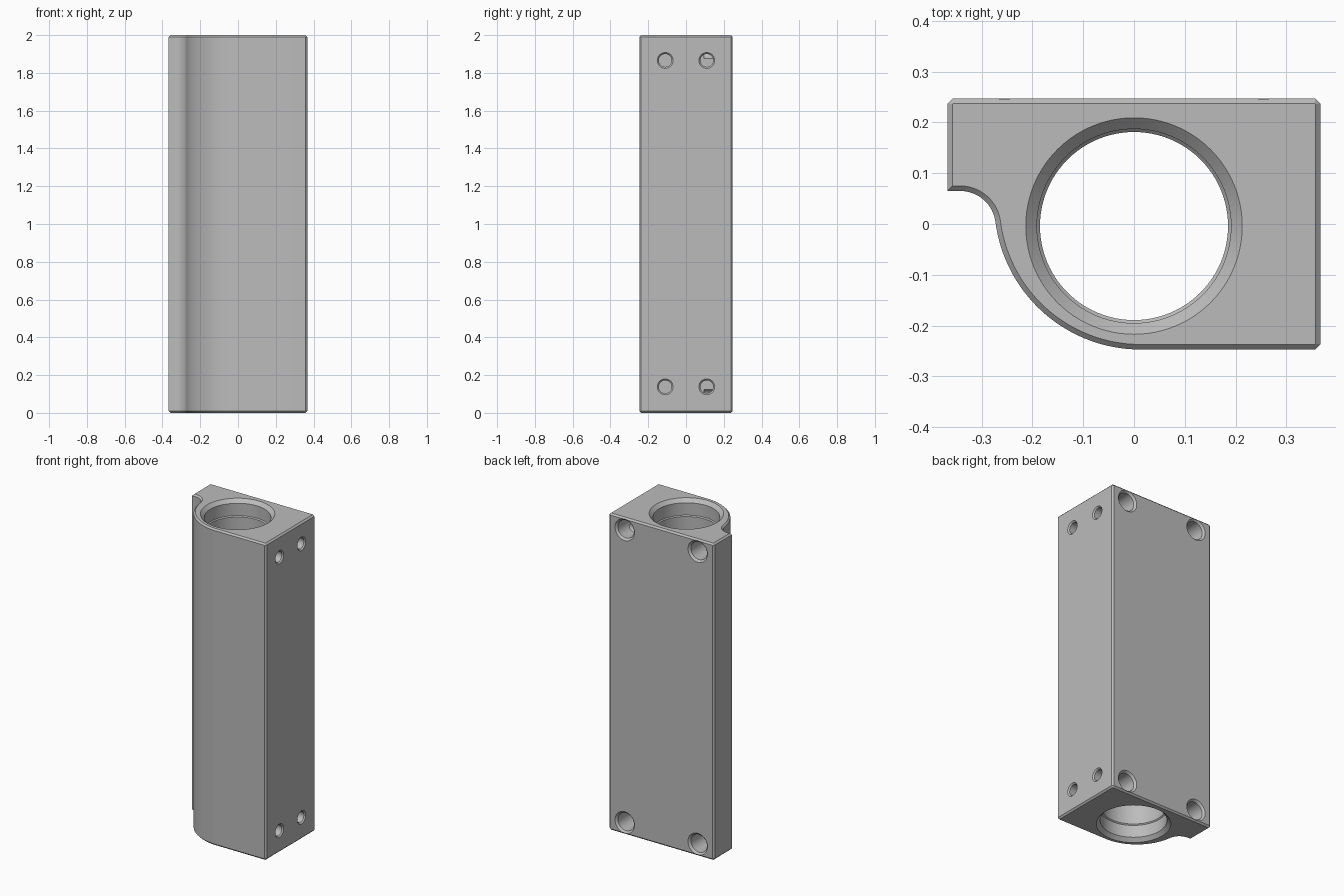
import bpy
import bmesh
from math import sin, cos, pi, atan2, sqrt
from mathutils import Matrix

cube = bpy.data.objects.get("Cube")
if cube:
    bpy.data.objects.remove(cube, do_unlink=True)

grey = bpy.data.materials.new("metal_grey")
grey.use_nodes = True
grey.diffuse_color = (0.5, 0.5, 0.5, 1)
grey.node_tree.nodes["Principled BSDF"].inputs["Base Color"].default_value = (0.5, 0.5, 0.5, 1)

HX, HY, HEIGHT, EDGE = 0.367, 0.247, 2.0, 0.01


def make_object(name, bm):
    bmesh.ops.recalc_face_normals(bm, faces=bm.faces)
    mesh = bpy.data.meshes.new(name)
    bm.to_mesh(mesh)
    bm.free()
    mesh.materials.append(grey)
    obj = bpy.data.objects.new(name, mesh)
    bpy.context.collection.objects.link(obj)
    return obj


def arc(cx, cy, r, a0, a1, n):
    return [(cx + r * cos(a0 + (a1 - a0) * i / n),
             cy + r * sin(a0 + (a1 - a0) * i / n)) for i in range(n + 1)]


def outline(d):
    """Body cross-section moved inward by d, counter-clockwise."""
    x, y, c = HX - d, HY - d, max(EDGE - d, 0.001)
    bx, by, big, small = 0.013, 0.041, 0.288, 0.07
    fy = -0.005
    fx = bx - sqrt((big + small) ** 2 - (by - fy) ** 2)
    a = atan2(by - fy, bx - fx)
    pts = [(x - c, -y), (x, c - y), (x, y - c), (x - c, y), (c - x, y), (-x, y - c)]
    pts.append((-x, fy + small + d))
    pts += arc(fx, fy, small + d, pi / 2, a, 16)          # concave relief
    pts += arc(bx, by, big - d, pi + a, 1.5 * pi, 40)[1:]  # rounded front
    return pts


def loft(rings, closed=True):
    """Join equal-length rings of points and cap both ends."""
    bm = bmesh.new()
    loops = [[bm.verts.new(p) for p in ring] for ring in rings]
    n = len(loops[0])
    for low, high in zip(loops, loops[1:]):
        for i in range(n):
            j = (i + 1) % n
            bm.faces.new((low[i], low[j], high[j], high[i]))
    bm.faces.new(loops[0][::-1])
    bm.faces.new(loops[-1])
    return bm


def turned_cutter(name, profile, matrix, n):
    """Turned shape from (radius, height) pairs along local z."""
    rings = [[(r * cos(2 * pi * i / n), r * sin(2 * pi * i / n), z) for i in range(n)]
             for r, z in profile]
    bm = loft(rings)
    bm.transform(matrix)
    obj = make_object(name, bm)
    obj.hide_render = True
    return obj


# Body with chamfered ends
layers = [(EDGE, 0), (0, EDGE), (0, HEIGHT - EDGE), (EDGE, HEIGHT)]
body = make_object("housing_block", loft([[(x, y, z) for x, y in outline(d)] for d, z in layers]))

# Main bore with chamfered, stepped mouths at both ends
mouth = [(0.237, -0.024), (0.191, 0.022), (0.191, 0.1), (0.185, 0.106)]
profile = mouth + [(r, HEIGHT - z) for r, z in reversed(mouth)]
cutters = [turned_cutter("bore_cutter", profile, Matrix.Translation((0, -0.004, 0)), 96)]


# Blind holes: local z points out of the face, which lies at z = 0
def blind_hole(name, radius, rim, depth, matrix, n):
    c = rim - radius
    shape = [(radius, -depth), (radius, -c), (rim + 0.02, 0.02)]
    cutters.append(turned_cutter(name, shape, matrix, n))


to_back = Matrix.Rotation(-pi / 2, 4, "X")
to_side = Matrix.Rotation(pi / 2, 4, "Y")
for z in (0.076, HEIGHT - 0.076):
    for x in (-0.255, 0.255):
        blind_hole("back_hole_cutter", 0.056, 0.068, 0.152,
                   Matrix.Translation((x, HY, z)) @ to_back, 40)
for z in (0.138, HEIGHT - 0.134):
    for y in (-0.11, 0.11):
        blind_hole("side_hole_cutter", 0.034, 0.042, 0.14,
                   Matrix.Translation((HX, y, z)) @ to_side, 32)

# Cut all holes, then drop the cutters
bpy.context.view_layer.objects.active = body
for cutter in cutters:
    mod = body.modifiers.new("cut", "BOOLEAN")
    mod.operation, mod.solver, mod.object = "DIFFERENCE", "EXACT", cutter
    bpy.ops.object.modifier_apply(modifier=mod.name)
    bpy.data.objects.remove(cutter, do_unlink=True)

# Smooth curved walls, keep chamfers crisp
bpy.ops.object.select_all(action="DESELECT")
body.select_set(True)
bpy.ops.object.shade_smooth_by_angle(angle=0.44)
